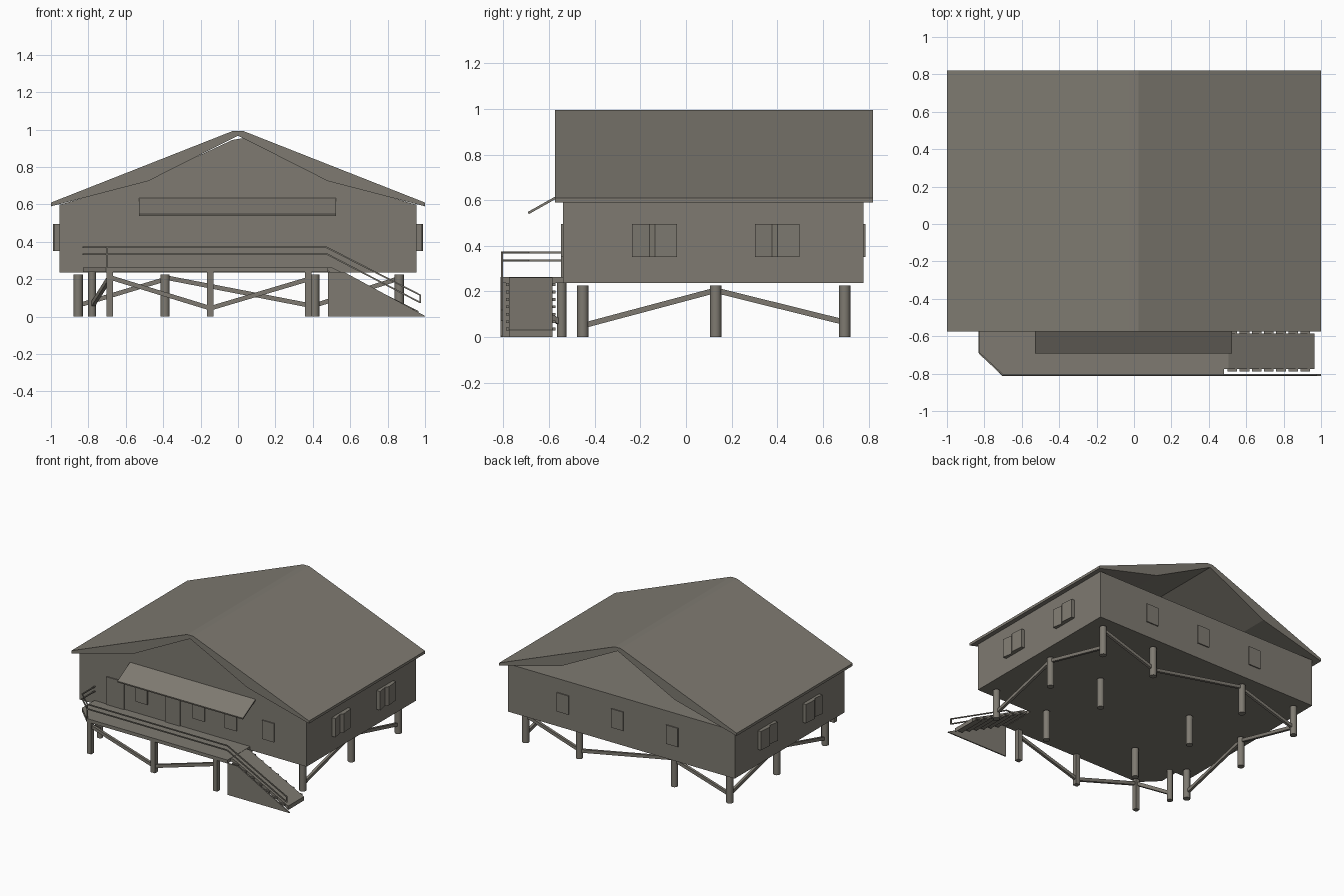
import bpy, bmesh, math
from mathutils import Vector

if "Cube" in bpy.data.objects:
    bpy.data.objects.remove(bpy.data.objects["Cube"])

mat = bpy.data.materials.new("weathered grey brown")
mat.diffuse_color = (0.21, 0.195, 0.165, 1)
mat.use_nodes = True
mat.node_tree.nodes["Principled BSDF"].inputs["Base Color"].default_value = mat.diffuse_color


def finish(name, bm):
    bmesh.ops.recalc_face_normals(bm, faces=bm.faces)
    me = bpy.data.meshes.new(name)
    bm.to_mesh(me)
    bm.free()
    me.materials.append(mat)
    ob = bpy.data.objects.new(name, me)
    bpy.context.collection.objects.link(ob)
    return ob


def prism(name, pts, axis, a, b):
    """Extrude a 2D outline along an axis from a to b."""
    place = {'y': lambda p, t: (p[0], t, p[1]),
             'x': lambda p, t: (t, p[0], p[1]),
             'z': lambda p, t: (p[0], p[1], t)}[axis]
    bm = bmesh.new()
    lo = [bm.verts.new(place(p, a)) for p in pts]
    hi = [bm.verts.new(place(p, b)) for p in pts]
    bm.faces.new(lo)
    bm.faces.new(hi[::-1])
    n = len(pts)
    for i in range(n):
        j = (i + 1) % n
        bm.faces.new((lo[i], hi[i], hi[j], lo[j]))
    return finish(name, bm)


def box(name, x0, x1, y0, y1, z0, z1):
    return prism(name, [(x0, y0), (x1, y0), (x1, y1), (x0, y1)], 'z', z0, z1)


def beam(name, p, q, w, h):
    """Square bar between two points."""
    p, q = Vector(p), Vector(q)
    d = (q - p).normalized()
    side = d.cross(Vector((0, 0, 1))).normalized() * w / 2
    up = side.cross(d).normalized() * h / 2
    bm = bmesh.new()
    ends = [[bm.verts.new(c + s * side + t * up) for s, t in ((-1, -1), (1, -1), (1, 1), (-1, 1))]
            for c in (p, q)]
    bm.faces.new(ends[0])
    bm.faces.new(ends[1][::-1])
    for i in range(4):
        j = (i + 1) % 4
        bm.faces.new((ends[0][i], ends[1][i], ends[1][j], ends[0][j]))
    return finish(name, bm)


def pillar(name, x, y, top=0.225, r=0.025):
    n = 12
    ring = [(x + r * math.cos(2 * math.pi * i / n), y + r * math.sin(2 * math.pi * i / n)) for i in range(n)]
    ob = prism(name, ring, 'z', 0, top)
    bpy.context.view_layer.objects.active = ob
    ob.select_set(True)
    bpy.ops.object.shade_smooth_by_angle(angle=math.radians(40))
    ob.select_set(False)


# House body, front gable and roof (the back gable stays open)
box("house_walls", -0.955, 0.955, -0.54, 0.778, 0.237, 0.6)
prism("front_gable", [(-0.955, 0.598), (0.955, 0.598), (0.48, 0.735), (0.03, 0.955),
                      (-0.03, 0.945), (-0.48, 0.735)], 'y', -0.54, -0.525)
prism("roof", [(-1, 0.61), (-0.025, 0.994), (0.025, 0.994), (1, 0.61), (1, 0.59),
               (0.48, 0.725), (0, 0.968), (-0.48, 0.725), (-1, 0.59)], 'y', -0.575, 0.82)

# Front windows, door and shutter panel
for i, x in enumerate((-0.48, 0.0, 0.27, 0.585)):
    box(f"front_window_{i}", x, x + 0.1, -0.548, -0.535, 0.352, 0.495)
box("front_door", -0.23, -0.105, -0.548, -0.535, 0.262, 0.495)
box("front_panel", -0.725, -0.575, -0.548, -0.535, 0.262, 0.475)
# Back windows
for i, x in enumerate((0.44, -0.02, -0.48)):
    box(f"back_window_{i}", x, x + 0.1, 0.775, 0.786, 0.352, 0.495)
# Side windows with slightly open leaves
for s in (-1, 1):
    for i, y in enumerate((-0.236, 0.302)):
        outline = [(s * 0.95, y), (s * 0.985, y), (s * 0.972, y + 0.075),
                   (s * 0.988, y + 0.1), (s * 0.98, y + 0.196), (s * 0.95, y + 0.196)]
        prism(f"side_window_{s}_{i}", outline, 'z', 0.352, 0.495)

# Awning over the entrance
prism("awning", [(-0.69, 0.538), (-0.53, 0.628), (-0.53, 0.64), (-0.692, 0.549)], 'x', -0.53, 0.525)

# Deck with a clipped corner
prism("deck", [(-0.83, -0.54), (-0.83, -0.69), (-0.705, -0.812), (0.48, -0.812),
               (0.48, -0.54)], 'z', 0.238, 0.264)

# Stairs: sloping slab, treads and front side panel
prism("stair_slab", [(0.48, 0.262), (0.505, 0.262), (0.965, 0.03), (0.965, 0.0),
                     (0.945, 0.015), (0.48, 0.245)], 'y', -0.775, -0.585)
for i in range(7):
    x, z = 0.5 + 0.065 * i, 0.236 - 0.0325 * i
    box(f"tread_{i}", x, x + 0.052, -0.788, -0.572, z - 0.012, z)
prism("stair_side_panel", [(0.48, 0), (0.48, 0.24), (0.565, 0.24), (1, 0.004), (1, 0)],
      'y', -0.812, -0.803)

# Handrails following the deck edge and the stairs
for k, (z, ze) in enumerate(((0.37, 0.115), (0.335, 0.075))):
    path = [(-0.827, -0.54, z), (-0.827, -0.69, z), (-0.703, -0.806, z),
            (0.475, -0.806, z), (0.975, -0.806, ze)]
    for i in range(4):
        beam(f"handrail_{k}_{i}", path[i], path[i + 1], 0.008, 0.008)
box("handrail_end", 0.971, 0.979, -0.81, -0.802, 0.072, 0.118)
box("handrail_corner_post", -0.707, -0.699, -0.81, -0.802, 0.26, 0.37)

# Round pillars under the house
xs, ys = (-0.855, -0.39, 0.41, 0.862), (-0.452, 0.13, 0.695)
for x in xs:
    for y in ys:
        pillar(f"pillar_{x}_{y}", x, y)
pillar("deck_corner_pillar", -0.78, -0.545, 0.24, 0.021)

# Square posts under the deck
for x in (-0.685, -0.148, 0.375):
    box(f"deck_post_{x}", x - 0.018, x + 0.018, -0.812, -0.776, 0, 0.24)

# Diagonal braces between pillars
for s, x in enumerate((xs[0], xs[3])):
    beam(f"side_brace_front_{s}", (x, ys[0], 0.05), (x, ys[1], 0.205), 0.02, 0.024)
    beam(f"side_brace_back_{s}", (x, ys[1], 0.205), (x, ys[2], 0.065), 0.02, 0.024)
for i, (a, b) in enumerate(((0.06, 0.2), (0.21, 0.055), (0.06, 0.205))):
    beam(f"back_brace_{i}", (xs[i], ys[2], a), (xs[i + 1], ys[2], b), 0.02, 0.024)
line = [(-0.78, -0.545, 0.06), (-0.685, -0.794, 0.21), (-0.148, -0.794, 0.045), (0.375, -0.794, 0.2)]
for i in range(3):
    beam(f"deck_brace_{i}", line[i], line[i + 1], 0.02, 0.024)
